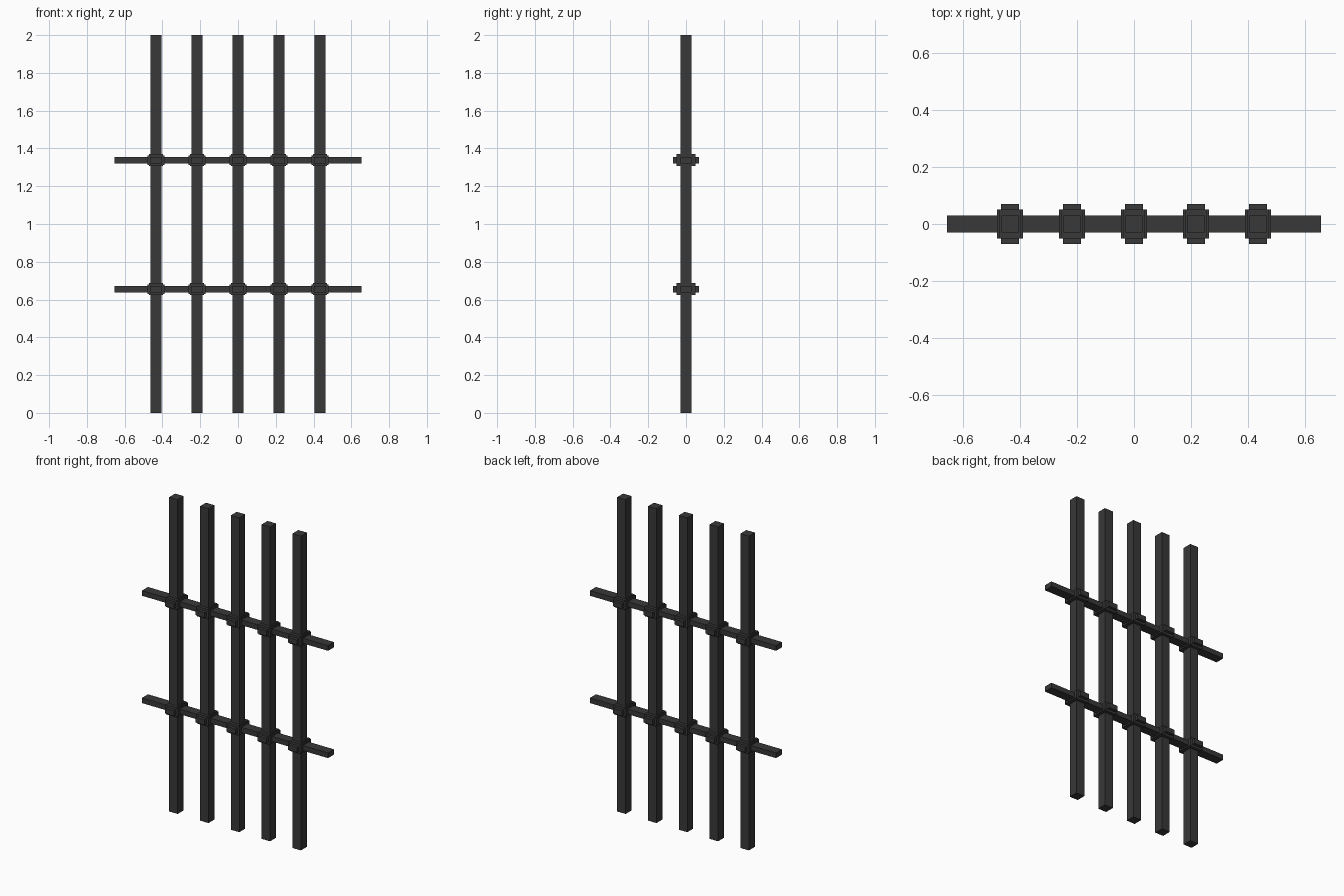
import bpy

if "Cube" in bpy.data.objects:
    bpy.data.objects.remove(bpy.data.objects["Cube"])

# One dark iron colour for the whole grate
iron = bpy.data.materials.new("dark_iron")
iron.diffuse_color = (0.04, 0.04, 0.04, 1)
iron.use_nodes = True
iron.node_tree.nodes["Principled BSDF"].inputs["Base Color"].default_value = iron.diffuse_color

BAR_X = [i * 0.217 for i in range(-2, 3)]
RAIL_Z = (0.655, 1.338)


def box(name, center, size):
    bpy.ops.mesh.primitive_cube_add(size=1, location=center)
    ob = bpy.context.object
    ob.name = name
    ob.scale = size
    bpy.ops.object.transform_apply(location=False, rotation=False, scale=True)
    ob.data.materials.append(iron)
    return ob


# Upright bars
for x in BAR_X:
    box("upright_bar", (x, 0, 1), (0.06, 0.06, 2))

for z in RAIL_Z:
    # Cross rail
    box("cross_rail", (0, 0, z), (1.31, 0.06, 0.033))
    # Stepped collars where the bars cross the rail
    for x in BAR_X:
        box("collar_side", (x, 0, z), (0.09, 0.10, 0.05))
        box("collar_core", (x, 0, z), (0.075, 0.10, 0.063))
        box("collar_stud", (x, 0, z), (0.063, 0.14, 0.033))
